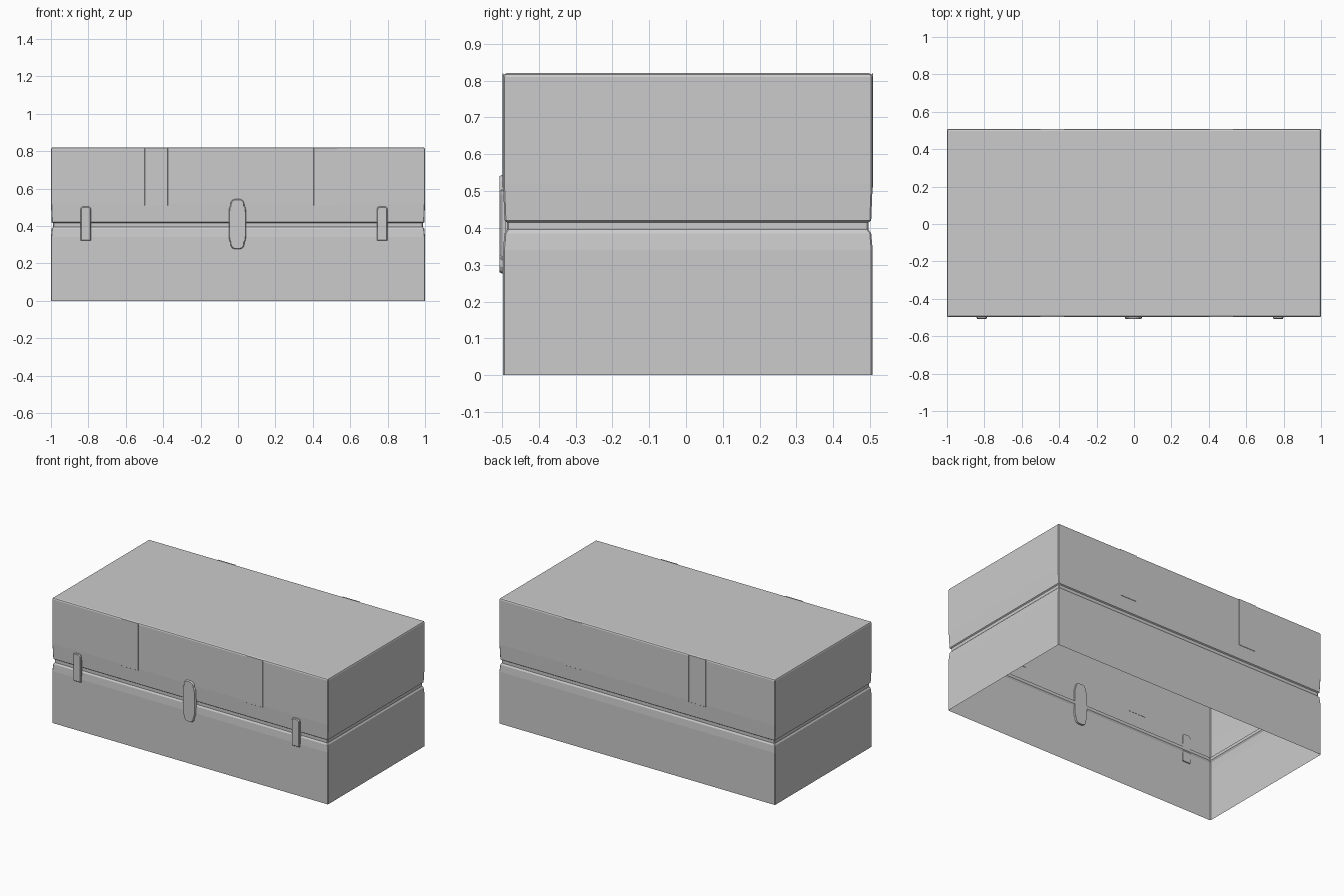
import bpy, bmesh, math

if "Cube" in bpy.data.objects:
    bpy.data.objects.remove(bpy.data.objects["Cube"])


def finish(name, bm):
    bmesh.ops.recalc_face_normals(bm, faces=bm.faces)
    me = bpy.data.meshes.new(name)
    bm.to_mesh(me)
    bm.free()
    ob = bpy.data.objects.new(name, me)
    bpy.context.collection.objects.link(ob)
    return ob


# Chest shell: chamfered rectangle rings stacked in z, open underneath
def ring(inset, z, c=0.004):
    x, y0, y1 = 1 - inset, -0.497 + inset, 0.507 - inset
    return [(x, y0 + c, z), (x, y1 - c, z), (x - c, y1, z), (c - x, y1, z),
            (-x, y1 - c, z), (-x, y0 + c, z), (c - x, y0, z), (x - c, y0, z)]


bm = bmesh.new()
profile = [(0, 0), (0, 0.34), (0.004, 0.385), (0.011, 0.395), (0.011, 0.415),
           (0.004, 0.42), (0.002, 0.47), (0, 0.52), (0, 0.81), (0.003, 0.817), (0.01, 0.82)]
rings = [[bm.verts.new(p) for p in ring(i, z)] for i, z in profile]
for a, b in zip(rings, rings[1:]):
    for k in range(8):
        j = (k + 1) % 8
        bm.faces.new((a[k], a[j], b[j], b[k]))
bm.faces.new(rings[-1])
finish("chest_shell", bm)


# Raised plate: front outline lofted from the wall to a slightly smaller face
def plate(name, outline, cx, cz, y_wall, y_face, shrink):
    bm = bmesh.new()
    w = max(abs(x) for x, z in outline)
    h = max(abs(z) for x, z in outline)
    mid = y_wall + (y_face - y_wall) * 0.7
    layers = []
    for y, s in ((y_wall, 0), (mid, 0), (y_face, shrink)):
        layers.append([bm.verts.new((cx + x * (1 - s / w), y, cz + z * (1 - s / h)))
                       for x, z in outline])
    n = len(outline)
    for a, b in zip(layers, layers[1:]):
        for k in range(n):
            j = (k + 1) % n
            bm.faces.new((a[k], a[j], b[j], b[k]))
    bm.faces.new(layers[0])
    bm.faces.new(layers[-1])
    return finish(name, bm)


# Side latches with softened top corners
latch = [(-0.028, -0.091), (0.028, -0.091), (0.028, 0.078), (0.024, 0.087),
         (0.014, 0.091), (-0.014, 0.091), (-0.024, 0.087), (-0.028, 0.078)]
for side, cx in (("left", -0.814), ("right", 0.771)):
    plate("latch_" + side, latch, cx, 0.413, -0.49, -0.507, 0.004)

# Centre lock plate: wide middle with narrower rounded ends
quarter = [(0.046, 0.065), (0.043, 0.09), (0.037, 0.098), (0.036, 0.116),
           (0.028, 0.128), (0.014, 0.134)]
right = [(x, -z) for x, z in reversed(quarter)] + quarter
lock = right + [(-x, z) for x, z in reversed(right)]
plate("lock_plate", lock, -0.003, 0.41, -0.485, -0.507, 0.004)

# Barely raised strap bands on the upper front and back
band = [(-0.062, -0.155), (0.062, -0.155), (0.062, 0.155), (-0.062, 0.155)]
for side, cx in (("left", -0.437), ("right", 0.467)):
    plate("front_band_" + side, band, cx, 0.664, -0.495, -0.4985, 0.001)
    plate("back_band_" + side, band, cx, 0.664, 0.505, 0.5085, 0.001)
